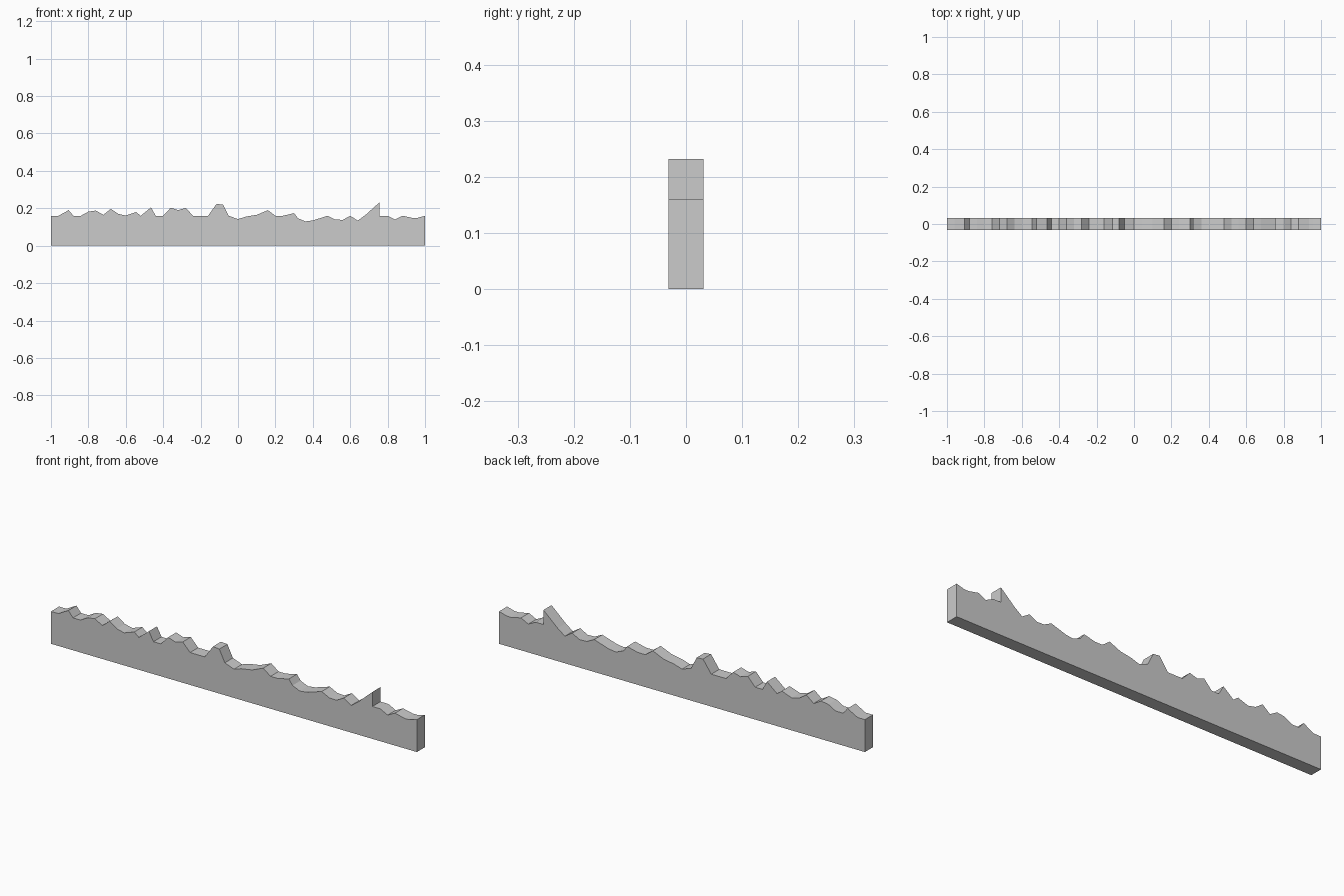
import bpy, bmesh

if "Cube" in bpy.data.objects:
    bpy.data.objects.remove(bpy.data.objects["Cube"])

HALF_DEPTH = 0.0315

# Jagged top edge, left to right (x, z)
ridge = [
    (-1, .16), (-.96, .16), (-.905, .19), (-.88, .16), (-.84, .16), (-.80, .182),
    (-.76, .188), (-.72, .165), (-.68, .197), (-.64, .17), (-.60, .161),
    (-.545, .18), (-.52, .16), (-.465, .205), (-.44, .16), (-.40, .16),
    (-.36, .203), (-.32, .19), (-.28, .202), (-.24, .16), (-.16, .16),
    (-.115, .223), (-.08, .22), (-.05, .16), (0, .142), (.04, .155), (.10, .165),
    (.16, .19), (.20, .16), (.24, .16), (.30, .174), (.32, .147), (.36, .13),
    (.40, .135), (.48, .16), (.52, .14), (.56, .138), (.60, .16), (.64, .134),
    (.68, .163), (.757, .232), (.757, .16), (.80, .16), (.84, .14), (.88, .16),
    (.935, .148), (.96, .149), (1, .16),
]

# Closed silhouette extruded through the thickness
bm = bmesh.new()
outline = [(-1, 0)] + ridge + [(1, 0)]
front = bm.faces.new([bm.verts.new((x, -HALF_DEPTH, z)) for x, z in outline])
result = bmesh.ops.extrude_face_region(bm, geom=[front], use_keep_orig=True)
back = [v for v in result["geom"] if isinstance(v, bmesh.types.BMVert)]
bmesh.ops.translate(bm, verts=back, vec=(0, 2 * HALF_DEPTH, 0))
bmesh.ops.triangulate(bm, faces=[f for f in bm.faces if len(f.verts) > 4])
bmesh.ops.recalc_face_normals(bm, faces=bm.faces)

mesh = bpy.data.meshes.new("jagged_wall_trim")
bm.to_mesh(mesh)
bm.free()
bpy.context.collection.objects.link(bpy.data.objects.new("jagged_wall_trim", mesh))
